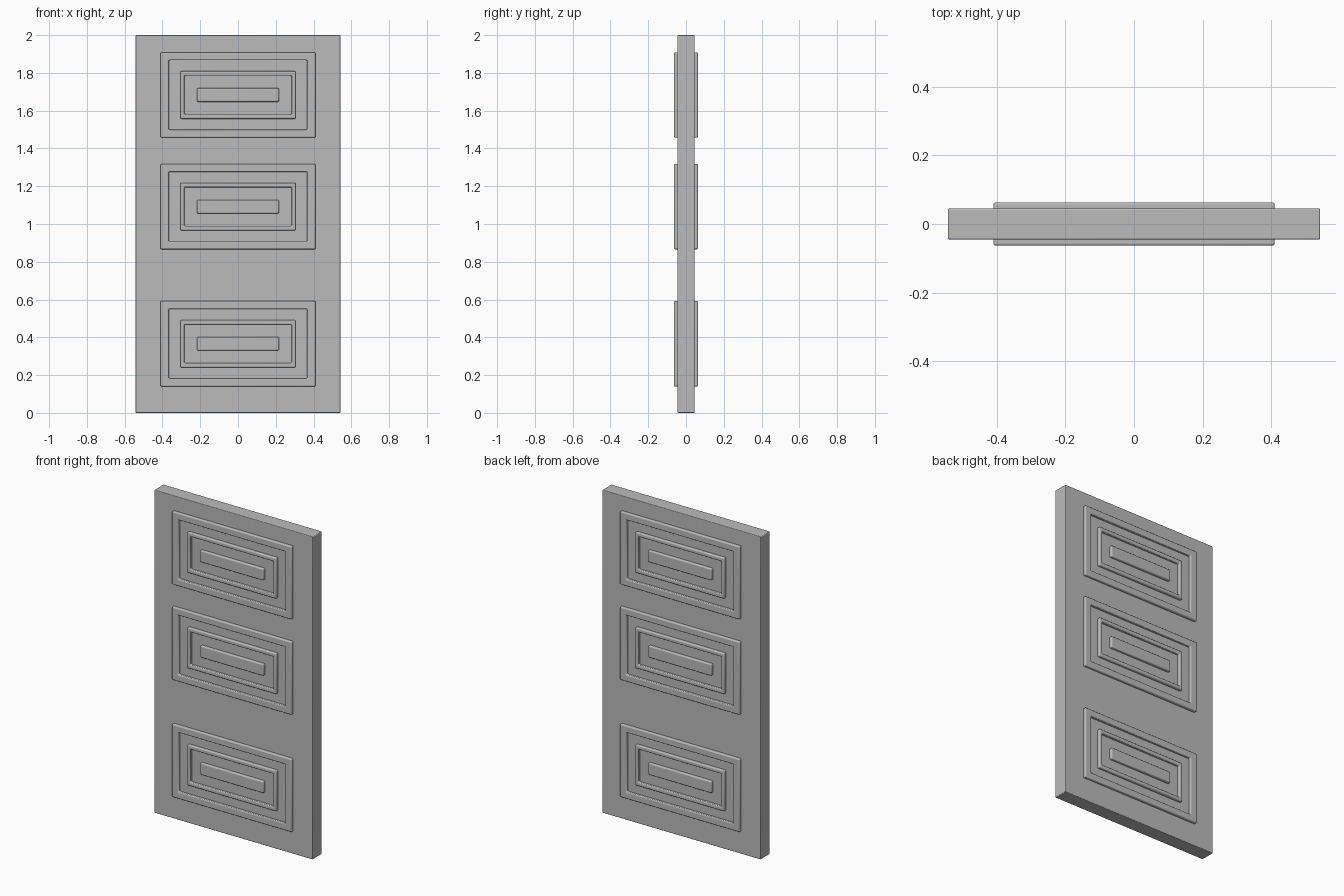
import bpy, bmesh

cube = bpy.data.objects.get("Cube")
if cube:
    bpy.data.objects.remove(cube, do_unlink=True)

GREY = (0.5, 0.5, 0.5, 1)
paint = bpy.data.materials.new("grey_paint")
paint.use_nodes = True
paint.diffuse_color = GREY
paint.node_tree.nodes["Principled BSDF"].inputs["Base Color"].default_value = GREY

HALF_DEPTH = 0.045   # slab face
RAISED = 0.063       # moulding face


def finish(name, bm, bevel):
    """Turn a bmesh into a painted object with softened edges."""
    bmesh.ops.recalc_face_normals(bm, faces=bm.faces)
    mesh = bpy.data.meshes.new(name)
    bm.to_mesh(mesh)
    bm.free()
    mesh.materials.append(paint)
    obj = bpy.data.objects.new(name, mesh)
    bpy.context.collection.objects.link(obj)
    mod = obj.modifiers.new("soft_edges", 'BEVEL')
    mod.width, mod.segments = bevel, 3
    bpy.ops.object.select_all(action='DESELECT')
    obj.select_set(True)
    bpy.context.view_layer.objects.active = obj
    bpy.ops.object.shade_smooth_by_angle()
    return obj


def rectangle(bm, w, h, y, zc):
    return [bm.verts.new((sx * w, y, zc + sz * h))
            for sx, sz in ((-1, -1), (1, -1), (1, 1), (-1, 1))]


def block(name, w, h, y0, y1, zc, bevel):
    """Solid rectangular block given by half width and half height."""
    bm = bmesh.new()
    face = bm.faces.new(rectangle(bm, w, h, y0, zc))
    ext = bmesh.ops.extrude_face_region(bm, geom=[face], use_keep_orig=True)
    verts = [g for g in ext["geom"] if isinstance(g, bmesh.types.BMVert)]
    bmesh.ops.translate(bm, verts=verts, vec=(0, y1 - y0, 0))
    return finish(name, bm, bevel)


def frame(name, outer, inner, y0, y1, zc, bevel):
    """Rectangular ring moulding with mitred corners."""
    bm = bmesh.new()
    loops = [rectangle(bm, *size, y, zc)
             for size, y in ((outer, y0), (outer, y1), (inner, y1), (inner, y0))]
    for a, b in zip(loops, loops[1:] + loops[:1]):
        for i in range(4):
            j = (i + 1) % 4
            bm.faces.new((a[i], a[j], b[j], b[i]))
    return finish(name, bm, bevel)


# Door slab
block("door_slab", 0.543, 1.0, -HALF_DEPTH, HALF_DEPTH, 1.0, 0.004)

# Three decorated panels on each side of the slab
for level, zc in (("lower", 0.366), ("middle", 1.092), ("upper", 1.683)):
    for side, s in (("front", -1), ("back", 1)):
        tag = f"{level}_{side}"
        y0, y1 = s * (HALF_DEPTH - 0.012), s * RAISED
        frame(f"{tag}_outer_moulding", (0.41, 0.226), (0.366, 0.184), y0, y1, zc, 0.006)
        frame(f"{tag}_inner_moulding", (0.305, 0.126), (0.284, 0.102), y0, y1, zc, 0.006)
        block(f"{tag}_centre_bar", 0.217, 0.036, y0, y1, zc, 0.006)
